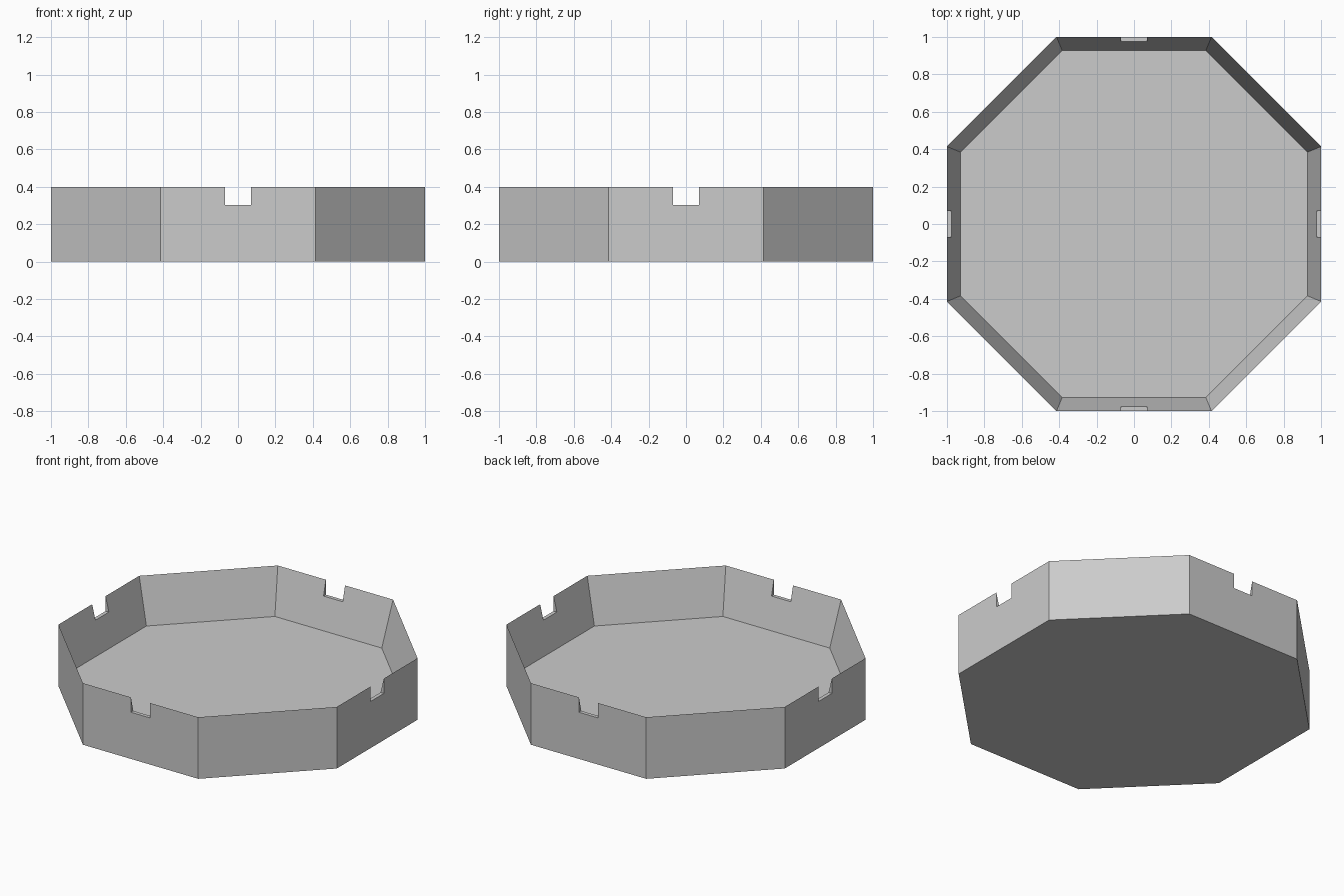
import bpy, bmesh
from math import pi, cos
from mathutils import Matrix, Vector

HEIGHT, FLOOR, WALL = 0.4, 0.105, 0.073
NOTCH_WIDTH, NOTCH_BOTTOM = 0.138, 0.303

if "Cube" in bpy.data.objects:
    bpy.data.objects.remove(bpy.data.objects["Cube"])


def flat_material(name, color):
    mat = bpy.data.materials.new(name)
    mat.use_nodes = True
    mat.diffuse_color = color
    mat.node_tree.nodes["Principled BSDF"].inputs["Base Color"].default_value = color
    return mat


def add_object(name, bm):
    mesh = bpy.data.meshes.new(name)
    bm.to_mesh(mesh)
    bm.free()
    obj = bpy.data.objects.new(name, mesh)
    bpy.context.collection.objects.link(obj)
    return obj


# Octagonal tray: solid prism with its top inset and pushed down to the floor
bm = bmesh.new()
radius = 1 / cos(pi / 8)
bmesh.ops.create_cone(bm, cap_ends=True, segments=8, radius1=radius, radius2=radius,
                      depth=HEIGHT, matrix=Matrix.Translation((0, 0, HEIGHT / 2)))
# Put flat sides on the axes whichever way the first vertex points
first = next(iter(bm.verts)).co
if min(abs(first.x), abs(first.y)) < 0.01:
    bmesh.ops.rotate(bm, verts=bm.verts, matrix=Matrix.Rotation(pi / 8, 3, 'Z'))
bm.normal_update()
top = max(bm.faces, key=lambda f: f.calc_center_median().z)
bmesh.ops.inset_region(bm, faces=[top], thickness=WALL, use_even_offset=True)
bmesh.ops.translate(bm, verts=top.verts, vec=Vector((0, 0, FLOOR - HEIGHT)))
bmesh.ops.recalc_face_normals(bm, faces=bm.faces)
tray = add_object("octagonal_tray", bm)
tray.data.materials.append(flat_material("light grey", (0.6, 0.6, 0.6, 1)))

# Rim notches: a bar along each axis cuts both opposite walls
cutters = []
for name, size in (("notch_cutter_x", (3, NOTCH_WIDTH, 0.4)),
                   ("notch_cutter_y", (NOTCH_WIDTH, 3, 0.4))):
    bm = bmesh.new()
    bmesh.ops.create_cube(bm, size=1)
    bmesh.ops.scale(bm, vec=size, verts=bm.verts)
    bmesh.ops.translate(bm, vec=(0, 0, NOTCH_BOTTOM + 0.2), verts=bm.verts)
    cutter = add_object(name, bm)
    cutter.hide_render = True
    cutters.append(cutter)
    mod = tray.modifiers.new(name, 'BOOLEAN')
    mod.operation = 'DIFFERENCE'
    mod.solver = 'EXACT'
    mod.object = cutter

# Bake the cuts and drop the cutters
depsgraph = bpy.context.evaluated_depsgraph_get()
cut_mesh = bpy.data.meshes.new_from_object(tray.evaluated_get(depsgraph))
tray.modifiers.clear()
tray.data = cut_mesh
for cutter in cutters:
    bpy.data.objects.remove(cutter)
for poly in tray.data.polygons:
    poly.use_smooth = False
    poly.material_index = 0
